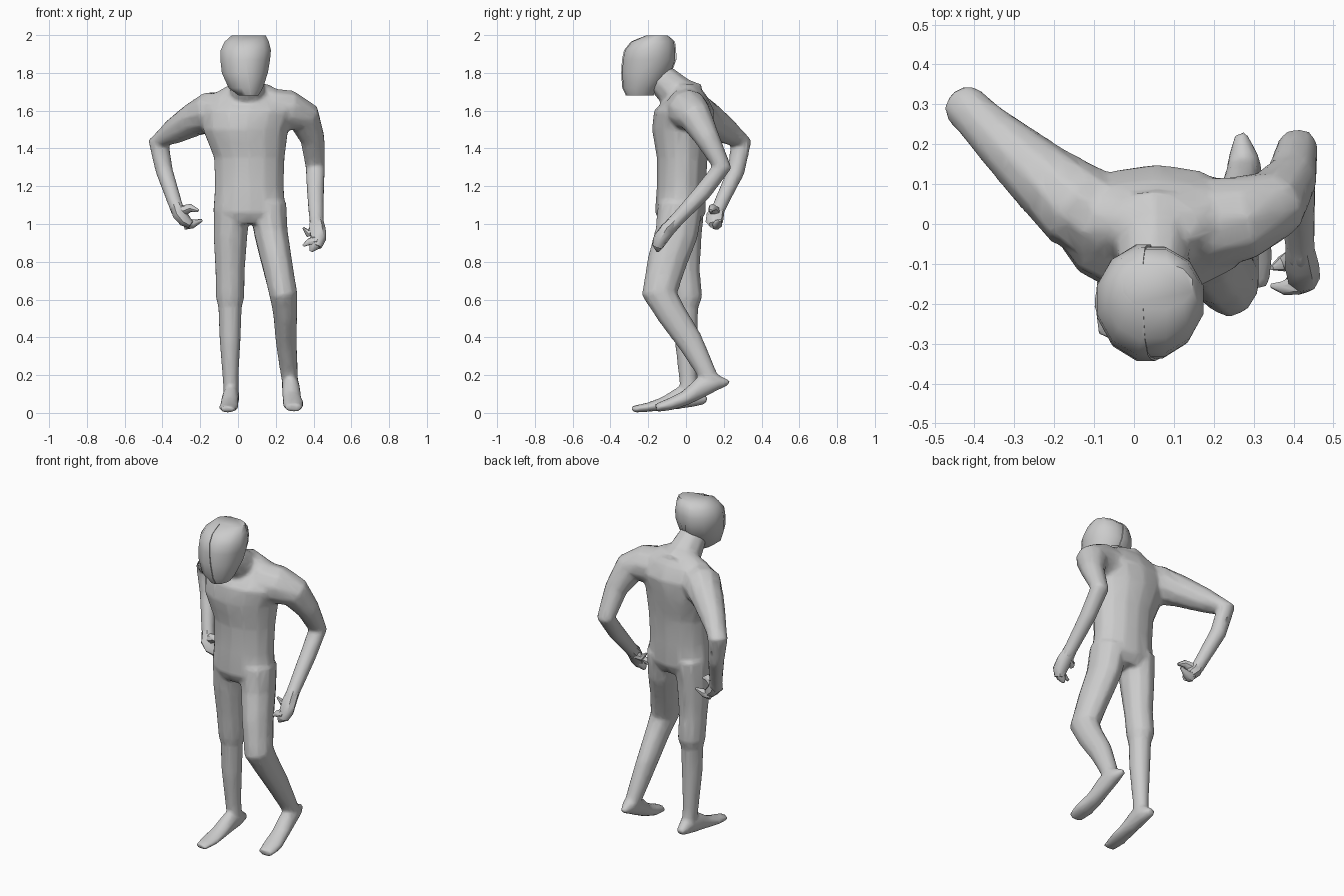
import bpy
import bmesh
import math
from mathutils import Vector

default_cube = bpy.data.objects.get("Cube")
if default_cube:
    bpy.data.objects.remove(default_cube, do_unlink=True)

# Single plain clay colour
clay = bpy.data.materials.new("clay_grey")
clay.use_nodes = True
clay_colour = (.6, .6, .6, 1)
clay.diffuse_color = clay_colour
for node in clay.node_tree.nodes:
    if node.type == "BSDF_PRINCIPLED":
        node.inputs["Base Color"].default_value = clay_colour


def loft(bm, rings, sides=10, reference=(1, 0, 0), level=False):
    """Skin a closed tube through rings of (x, y, z, width) or (x, y, z, width, depth).
    Level rings stay horizontal, others turn with the path."""
    centres = [Vector(ring[:3]) for ring in rings]
    loops = []
    for index, ring in enumerate(rings):
        before = centres[max(index - 1, 0)]
        after = centres[min(index + 1, len(rings) - 1)]
        tangent = Vector((0, 0, 1)) if level else (after - before).normalized()
        side = Vector(reference)
        side = (side - tangent * side.dot(tangent)).normalized()
        other = tangent.cross(side)
        width, depth = ring[3], ring[-1]
        loop = []
        for step in range(sides):
            angle = math.tau * (step + .5) / sides
            offset = side * width * math.cos(angle) + other * depth * math.sin(angle)
            loop.append(bm.verts.new(centres[index] + offset))
        loops.append(loop)
    for lower, upper in zip(loops, loops[1:]):
        for step in range(sides):
            following = (step + 1) % sides
            bm.faces.new((lower[step], lower[following], upper[following], upper[step]))
    bm.faces.new(list(reversed(loops[0])))
    bm.faces.new(loops[-1])


def finish(name, bm, sharp_angle=50):
    """Turn the bmesh into a smooth shaded object with the clay material."""
    bmesh.ops.recalc_face_normals(bm, faces=bm.faces[:])
    mesh = bpy.data.meshes.new(name)
    bm.to_mesh(mesh)
    bm.free()
    mesh.materials.append(clay)
    part = bpy.data.objects.new(name, mesh)
    bpy.context.collection.objects.link(part)
    bpy.ops.object.select_all(action="DESELECT")
    part.select_set(True)
    bpy.context.view_layer.objects.active = part
    bpy.ops.object.shade_smooth_by_angle(angle=math.radians(sharp_angle))
    return part


# Torso, hips to collar
torso = [
    (.06, -.03, 1, .16, .1), (.06, -.03, 1.06, .195, .135),
    (.06, -.025, 1.2, .185, .13), (.06, -.02, 1.35, .19, .135),
    (.04, -.02, 1.5, .23, .16), (.06, -.01, 1.6, .25, .16),
    (.06, .01, 1.68, .21, .1), (.06, 0, 1.74, .1, .06),
]

# Neck leaning forward into the head
neck = [(.05, .02, 1.64, .12), (.05, -.05, 1.69, .1), (.045, -.14, 1.78, .08)]

# Right arm, elbow pushed out and back with the hand at the hip
right_arm = [
    (-.05, 0, 1.59, .12), (-.15, .05, 1.59, .112), (-.24, .125, 1.55, .09),
    (-.34, .215, 1.49, .07), (-.42, .292, 1.43, .058),
    (-.39, .265, 1.28, .047), (-.33, .18, 1.1, .038), (-.31, .16, 1.05, .038),
]

# Left arm, hanging with the elbow back
left_arm = [
    (.17, 0, 1.6, .12), (.27, .015, 1.6, .11), (.35, .05, 1.565, .09),
    (.395, .115, 1.45, .066), (.41, .19, 1.3, .053),
    (.41, .09, 1.17, .047), (.415, -.05, 1.02, .039), (.42, -.09, .98, .039),
]

# Right leg, nearly straight, with a slight hem at the knee
right_leg = [
    (-.03, -.02, 1.1, .1, .12), (-.04, -.02, .94, .093, .105),
    (-.042, -.01, .75, .08, .084), (-.042, .005, .61, .078, .083),
    (-.042, 0, .56, .064, .066), (-.042, 0, .4, .058, .062),
    (-.04, .01, .2, .044, .05), (-.035, .02, .08, .04, .045),
]

# Left leg, bent at the knee with the heel lifted
left_leg = [
    (.16, -.03, 1.1, .1, .12), (.175, -.05, .95, .092, .115),
    (.205, -.1, .8, .084, .106), (.24, -.14, .63, .077, .096),
    (.25, -.08, .53, .066, .08), (.255, .02, .38, .057, .07),
    (.267, .09, .25, .05, .055), (.275, .13, .17, .044, .048),
]

# Feet, heel to toe
right_foot = [
    (-.035, .11, .065, .025, .02), (-.035, .04, .085, .045, .055),
    (-.04, -.03, .08, .046, .06), (-.045, -.12, .048, .049, .036),
    (-.05, -.2, .03, .053, .025), (-.055, -.285, .018, .038, .018),
]
left_foot = [
    (.268, .23, .16, .015, .014), (.275, .16, .165, .043, .047),
    (.28, .08, .135, .049, .056), (.285, 0, .08, .051, .04),
    (.293, -.08, .047, .058, .034), (.295, -.16, .026, .045, .022),
]

# One skin blended from the torso, limbs and feet
body_mesh = bmesh.new()
loft(body_mesh, torso, sides=14, level=True)
for limb in (neck, right_arm, left_arm, right_leg, left_leg, right_foot, left_foot):
    loft(body_mesh, limb)
body = finish("body", body_mesh)
skin = body.modifiers.new("blend_skin", "REMESH")
skin.mode = "VOXEL"
skin.voxel_size = .011
skin.use_smooth_shade = True
relax = body.modifiers.new("relax_joins", "SMOOTH")
relax.factor = .5
relax.iterations = 6
reduce = body.modifiers.new("simplify", "DECIMATE")
reduce.ratio = .15

# Head: a full shell, with a slightly proud right half that leaves a seam
head = [
    (.06, -.245, 1.68, .05, .07), (.045, -.24, 1.72, .09, .095),
    (.04, -.21, 1.8, .122, .132), (.042, -.195, 1.87, .132, .143),
    (.045, -.19, 1.92, .134, .137), (.05, -.175, 1.965, .117, .115),
    (.06, -.155, 1.997, .09, .06),
]
head_mesh = bmesh.new()
loft(head_mesh, head, sides=12, level=True)
finish("head", head_mesh)

half_mesh = bmesh.new()
proud_rings = [ring[:3] + (ring[3] + .008, ring[4] + .006) for ring in head]
loft(half_mesh, proud_rings, sides=12, level=True)
cut = bmesh.ops.bisect_plane(
    half_mesh, geom=half_mesh.verts[:] + half_mesh.edges[:] + half_mesh.faces[:],
    plane_co=(.045, -.2, 1.85), plane_no=(1, 0, .15), clear_outer=True)
rim = [item for item in cut["geom_cut"] if isinstance(item, bmesh.types.BMEdge)]
bmesh.ops.holes_fill(half_mesh, edges=rim, sides=0)
finish("head_right_half", half_mesh)

# Hands: a palm with a thumb and curled fingers
hands = {
    "right_hand": [
        [(-.33, .175, 1.1, .033), (-.31, .155, 1.05, .048, .038),
         (-.28, .15, 1.015, .048, .034), (-.25, .145, .995, .025, .02)],
        [(-.29, .15, 1.07, .03), (-.25, .14, 1.085, .022), (-.21, .13, 1.07, .008)],
        [(-.28, .16, 1, .032), (-.24, .17, 1, .024), (-.19, .18, 1.02, .007)],
    ],
    "left_hand": [
        [(.415, -.05, 1.02, .036), (.42, -.1, .97, .04, .045),
         (.425, -.135, .92, .04, .042), (.415, -.15, .88, .03, .028)],
        [(.4, -.09, .97, .028), (.37, -.1, .95, .02), (.345, -.11, .98, .006)],
        [(.42, -.14, .91, .035), (.4, -.15, .88, .027), (.385, -.15, .855, .008)],
        [(.41, -.15, .91, .028), (.375, -.16, .905, .018), (.345, -.155, .885, .006)],
    ],
}
for name, digits in hands.items():
    hand_mesh = bmesh.new()
    for digit in digits:
        loft(hand_mesh, digit, sides=7, reference=(.2, 1, .1))
    finish(name, hand_mesh)
